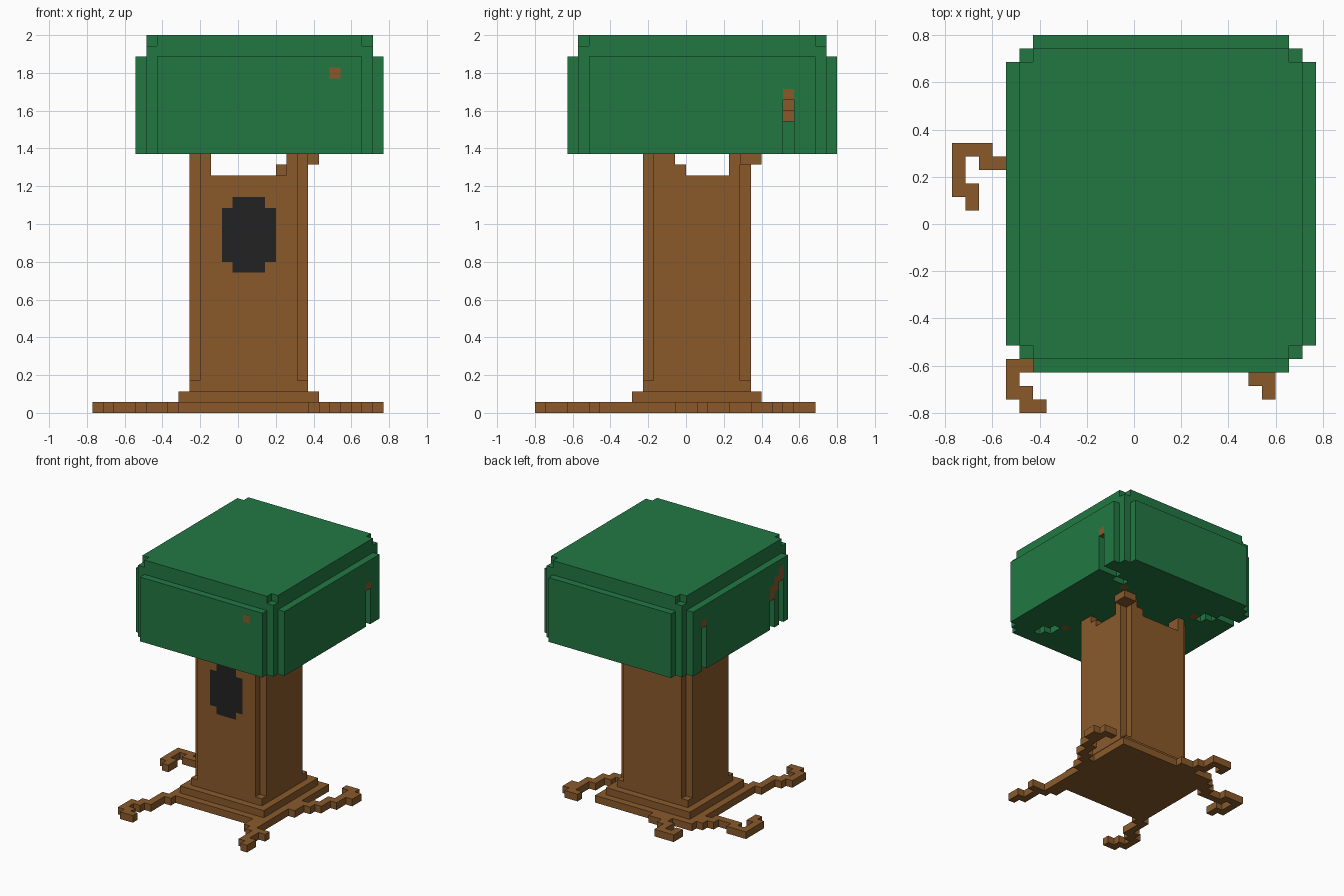
import bpy, bmesh
from mathutils import Vector

if "Cube" in bpy.data.objects:
    bpy.data.objects.remove(bpy.data.objects["Cube"], do_unlink=True)

U = 2 / 35                               # edge of one block
ORIGIN = Vector((-13.5, -14, 0))         # grid corner, in blocks


def material(name, rgb):
    m = bpy.data.materials.new(name)
    m.use_nodes = True
    m.diffuse_color = (*rgb, 1)
    m.node_tree.nodes["Principled BSDF"].inputs["Base Color"].default_value = (*rgb, 1)
    m.node_tree.nodes["Principled BSDF"].inputs["Roughness"].default_value = 0.9
    return m


GREEN = material("leaf green", (0.0160, 0.187, 0.055))
BROWN = material("bark brown", (0.254, 0.102, 0.0242))
BLACK = material("hollow black", (0.0160, 0.0160, 0.0160))


def box(x0, x1, y0, y1, z0, z1):
    """Set of grid cells filling a box (upper limits excluded)."""
    return {(x, y, z) for x in range(x0, x1) for y in range(y0, y1) for z in range(z0, z1)}


def corners(x0, x1, y0, y1, z0, z1):
    """The four one-block corner columns of a box."""
    return {c for c in box(x0, x1, y0, y1, z0, z1)
            if c[0] in (x0, x1 - 1) and c[1] in (y0, y1 - 1)}


def build(name, cells, solid, mat):
    """Skin a set of cells, leaving out faces buried in the solid."""
    bm = bmesh.new()
    for cell in cells:
        for axis in range(3):
            for side in (0, 1):
                step = [0, 0, 0]
                step[axis] = 2 * side - 1
                if tuple(c + s for c, s in zip(cell, step)) in solid:
                    continue
                a, b = (axis + 1) % 3, (axis + 2) % 3
                ring = []
                for u, v in ((0, 0), (1, 0), (1, 1), (0, 1)):
                    p = Vector(cell)
                    p[axis] += side
                    p[a] += u
                    p[b] += v
                    ring.append(bm.verts.new((p + ORIGIN) * U))
                bm.faces.new(ring if side else ring[::-1])
    bmesh.ops.remove_doubles(bm, verts=bm.verts[:], dist=U * 0.01)
    bmesh.ops.dissolve_limit(bm, angle_limit=0.01, verts=bm.verts[:], edges=bm.edges[:])
    mesh = bpy.data.meshes.new(name)
    bm.to_mesh(mesh)
    bm.free()
    mesh.materials.append(mat)
    bpy.context.collection.objects.link(bpy.data.objects.new(name, mesh))


# Canopy: core with notched top corners and a slab on each side
canopy = box(5, 26, 4, 27, 24, 35) - corners(5, 26, 4, 27, 34, 35)
canopy |= box(4, 27, 5, 26, 24, 33) | box(6, 25, 3, 28, 24, 33)

# Branches climbing from the trunk corners to the canopy sides
branch_paths = {
    "back_left_branch": [(21, 21, 24), (22, 22, 25), (23, 22, 26), (24, 23, 27),
                         (25, 23, 28), (26, 23, 29)],
    "front_left_branch": [(20, 8, 24), (21, 7, 25), (21, 6, 27), (22, 6, 28),
                          (22, 5, 29), (22, 4, 30), (22, 3, 31)],
    "back_right_branch": [(9, 21, 24), (8, 21, 25), (8, 22, 26), (7, 22, 27),
                          (6, 23, 28), (5, 23, 29), (4, 23, 30)],
    "front_right_branch": [(9, 9, 24), (8, 9, 25), (7, 8, 26), (6, 8, 27), (5, 8, 28),
                           (4, 8, 28), (4, 8, 29), (4, 7, 29), (4, 7, 30),
                           (4, 6, 30), (4, 6, 31)],
}
branches = {name: set(path) for name, path in branch_paths.items()}

# Open grooves in the leaves below the branches
for path in branch_paths.values():
    for x, y, z in path:
        canopy.discard((x, y, z))
        if y > 4 and (x, y) != (4, 7):
            canopy -= box(x, x + 1, y, y + 1, 24, z)

# Trunk: column with cut corners, and branch stubs on top
trunk = box(9, 20, 10, 20, 2, 22) - corners(9, 20, 10, 20, 3, 22)
stubs = set()
for x in (9, 18):
    for y in (10, 18):
        stubs |= box(x, x + 2, y, y + 2, 22, 24)
stubs -= corners(9, 20, 10, 20, 22, 24)
stubs |= {(17, 19, 22), (20, 20, 23), (20, 19, 23), (19, 20, 23), (19, 19, 23),
          (19, 12, 22), (19, 13, 22), (19, 12, 23)}
trunk |= stubs

# Dark hollow set flush into the front of the trunk
hollow = box(12, 17, 10, 11, 14, 19) | box(13, 16, 10, 11, 13, 20)
trunk -= hollow

# Stepped foot
foot = box(8, 21, 9, 21, 1, 2) | box(7, 22, 8, 22, 0, 1)

# Roots winding over the ground
root_paths = {
    "front_right_root": [(7, 7), (6, 7), (6, 6), (6, 5), (6, 4), (5, 4), (5, 3), (4, 3),
                         (4, 2), (4, 1), (5, 1), (5, 0), (6, 0)],
    "front_left_root": [(20, 7), (21, 7), (20, 6), (21, 6), (21, 5), (22, 5), (23, 5),
                        (22, 4), (22, 3), (22, 2), (23, 2), (23, 1)],
    "right_root": [(6, 20), (6, 19), (5, 19), (5, 18), (4, 18), (3, 18), (2, 18), (2, 19),
                   (1, 19), (0, 19), (0, 18), (0, 17), (0, 16), (1, 16), (1, 15)],
    "left_root": [(22, 13), (22, 14), (22, 15), (23, 15), (23, 16), (24, 16), (24, 17),
                  (24, 18), (25, 18), (25, 19), (25, 20), (26, 20), (26, 21), (25, 21),
                  (25, 22), (24, 22)],
    "back_root": [(12, 22), (11, 22), (10, 22), (10, 23), (9, 23), (9, 24), (9, 25),
                  (8, 25), (7, 25), (7, 24)],
}
roots = {name: {(x, y, 0) for x, y in path} for name, path in root_paths.items()}

# Skin every part against the whole tree
parts = [("canopy", canopy, GREEN), ("trunk", trunk, BROWN),
         ("hollow", hollow, BLACK), ("foot", foot, BROWN)]
parts += [(n, c, BROWN) for n, c in list(branches.items()) + list(roots.items())]
solid = set().union(*(cells for _, cells, _ in parts))
for name, cells, mat in parts:
    build(name, cells, solid, mat)
